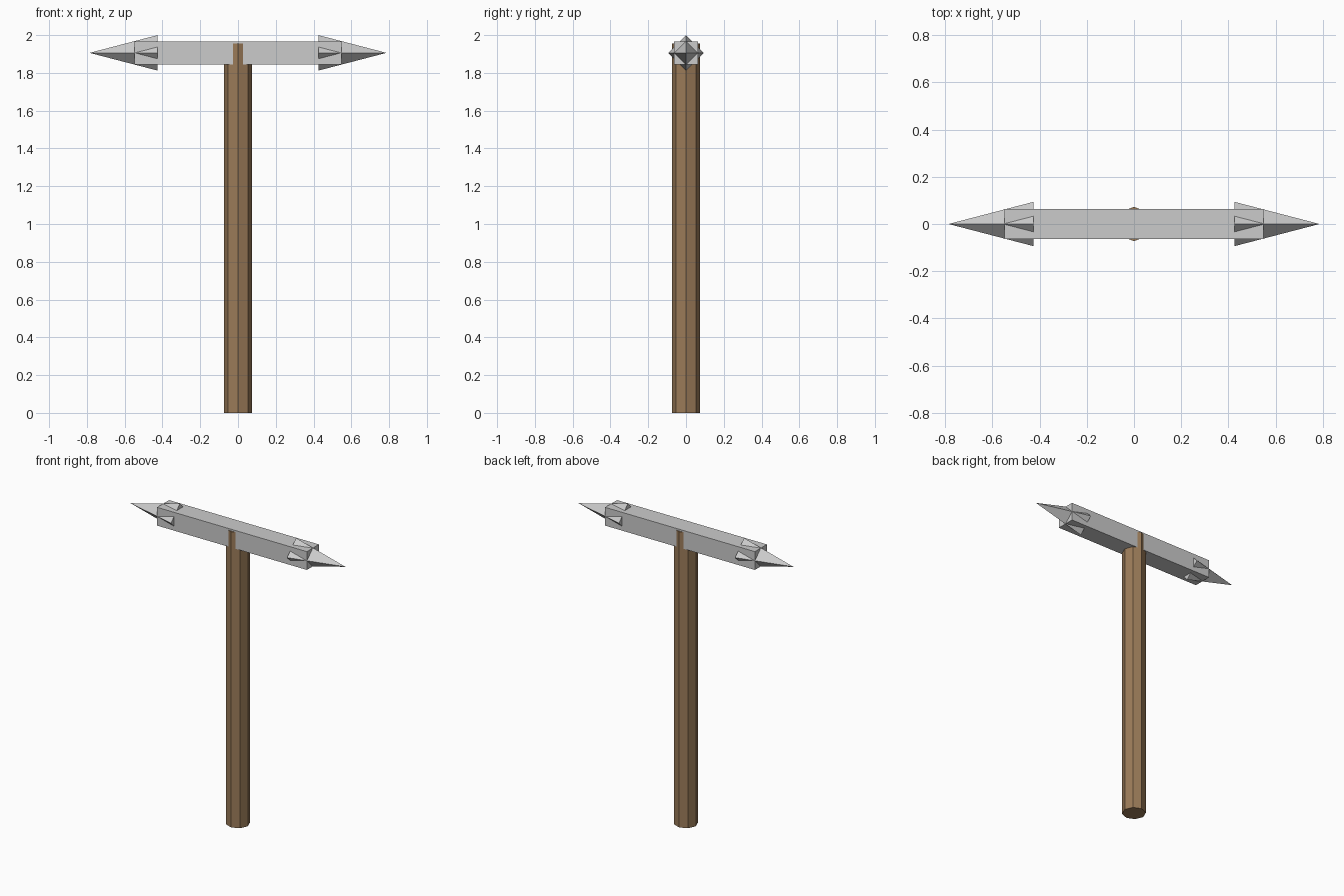
import bpy
from math import pi

if "Cube" in bpy.data.objects:
    bpy.data.objects.remove(bpy.data.objects["Cube"])

HEAD_Z = 1.906

# wooden handle: octagonal shaft running up through the head
bpy.ops.mesh.primitive_cylinder_add(vertices=8, radius=0.073, depth=1.955,
                                    location=(0, 0, 1.955 / 2))
handle = bpy.context.object
handle.name = "handle"
wood = bpy.data.materials.new("wood")
wood.diffuse_color = (0.33, 0.2, 0.1, 1)
wood.use_nodes = True
wood.node_tree.nodes["Principled BSDF"].inputs["Base Color"].default_value = wood.diffuse_color
handle.data.materials.append(wood)

# metal crossbar
bpy.ops.mesh.primitive_cube_add(size=1, location=(0, 0, HEAD_Z))
bar = bpy.context.object
bar.name = "head_bar"
bar.scale = (1.096, 0.125, 0.121)

# four-sided spikes whose edges break through the bar faces
for side, name in ((1, "right_spike"), (-1, "left_spike")):
    bpy.ops.mesh.primitive_cone_add(vertices=4, radius1=0.094, radius2=0, depth=0.361,
                                    location=(side * (0.786 + 0.425) / 2, 0, HEAD_Z),
                                    rotation=(0, side * pi / 2, 0))
    bpy.context.object.name = name
